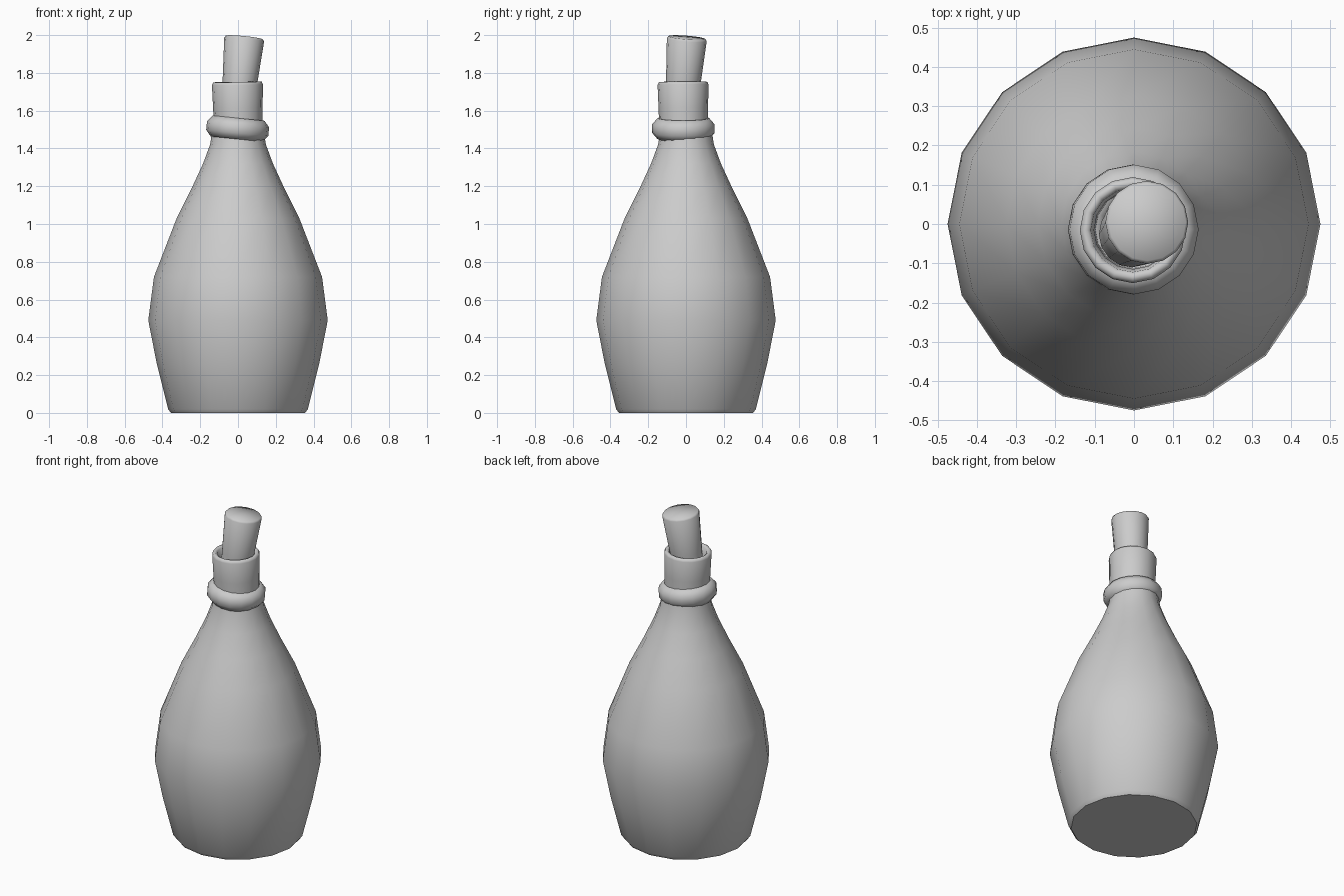
import bpy, bmesh
from math import sin, cos, pi, radians
from mathutils import Vector, Euler

if "Cube" in bpy.data.objects:
    bpy.data.objects.remove(bpy.data.objects["Cube"])

def lathe(name, profile, sides=16, loc=(0, 0, 0), rot=(0, 0, 0), closed=False, angle=40):
    """Spin (radius, z) points about z; radius 0 makes a pole."""
    bm = bmesh.new()
    turn = Euler(rot).to_matrix()
    place = lambda r, z, a: turn @ Vector((r * cos(a), r * sin(a), z)) + Vector(loc)
    rings = []
    for r, z in profile:
        n = sides if r > 0 else 1
        rings.append([bm.verts.new(place(r, z, 2 * pi * i / sides)) for i in range(n)])
    pairs = list(zip(rings, rings[1:]))
    if closed:
        pairs.append((rings[-1], rings[0]))
    for a, b in pairs:
        for i in range(sides):
            j = (i + 1) % sides
            quad = [a[i % len(a)], a[j % len(a)], b[j % len(b)], b[i % len(b)]]
            bm.faces.new(list(dict.fromkeys(quad)))
    bmesh.ops.recalc_face_normals(bm, faces=bm.faces)
    mesh = bpy.data.meshes.new(name)
    bm.to_mesh(mesh)
    bm.free()
    obj = bpy.data.objects.new(name, mesh)
    bpy.context.collection.objects.link(obj)
    bpy.ops.object.select_all(action='DESELECT')
    obj.select_set(True)
    bpy.context.view_layer.objects.active = obj
    bpy.ops.object.shade_smooth_by_angle(angle=radians(angle))
    return obj

# bottle body with a closed base, tapering into the collar
lathe("bottle_body", [(0, 0), (0.355, 0), (0.37, 0.02), (0.43, 0.26), (0.475, 0.49),
                      (0.445, 0.72), (0.325, 1.03), (0.245, 1.19), (0.185, 1.32),
                      (0.148, 1.42), (0.135, 1.5), (0, 1.5)])

# hollow neck with a rounded lip
lathe("bottle_neck", [(0, -0.14), (0.127, -0.14), (0.131, 0.03), (0.135, 0.155), (0.129, 0.169),
                      (0.117, 0.171), (0.107, 0.163), (0.1, 0.1), (0.098, -0.06), (0, -0.06)],
      loc=(0, -0.014, 1.582), rot=(0.01, -0.02, 0), angle=60)

# rounded collar, slightly tilted
section = [(0.118 + 0.051 * cos(2 * pi * k / 8 + pi / 8),
            0.06 * sin(2 * pi * k / 8 + pi / 8)) for k in range(8)]
lathe("neck_collar", section, loc=(-0.002, -0.014, 1.505), rot=(0, 0.1, 0), closed=True, angle=60)

# tapered stopper leaning in the neck
lathe("cork_stopper", [(0, -0.16), (0.084, -0.16), (0.092, 0), (0.106, 0.228), (0.099, 0.239), (0, 0.242)],
      loc=(0.01, -0.014, 1.75), rot=(-0.08, 0.1, 0), angle=60)
